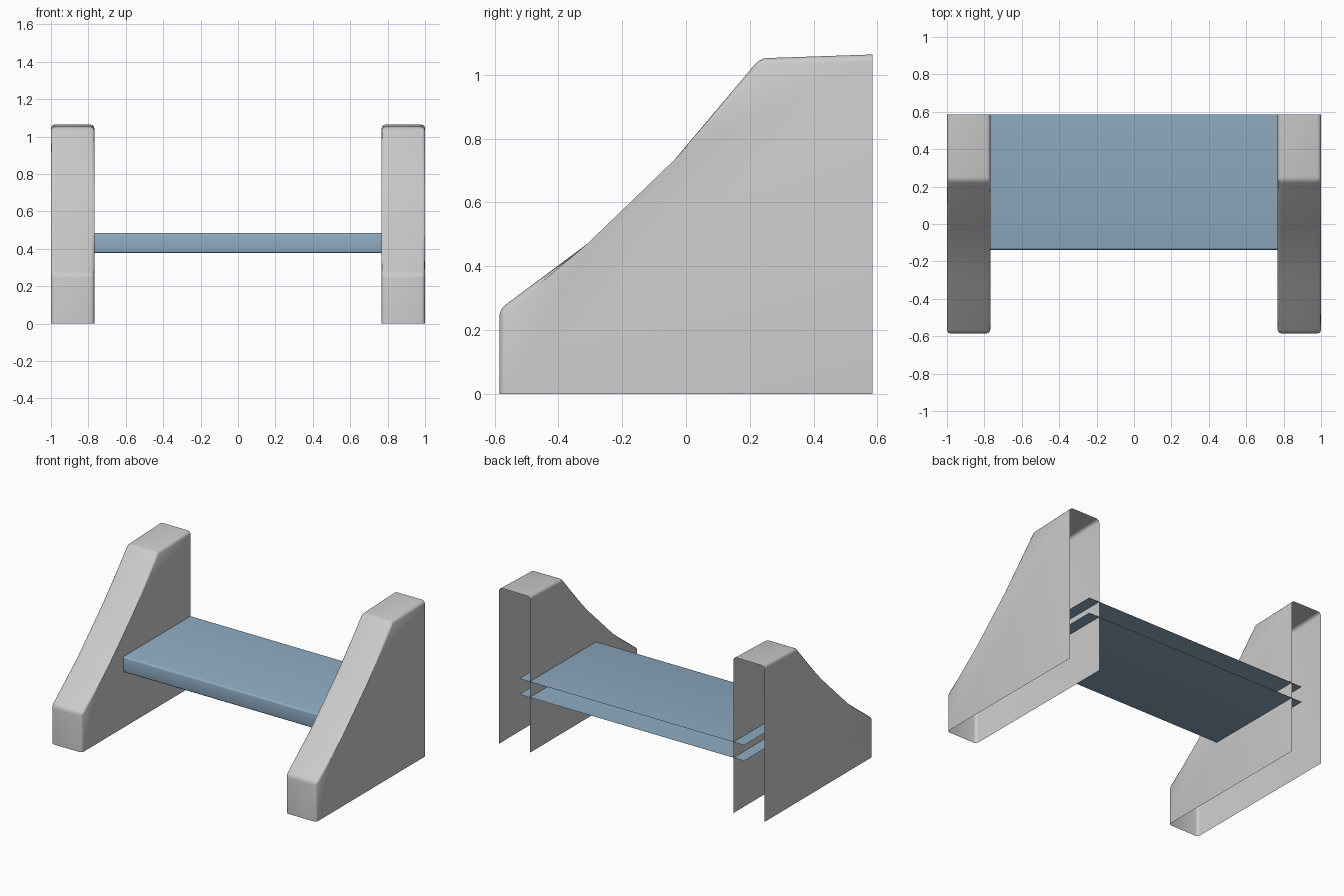
import bpy
import bmesh
import math

if "Cube" in bpy.data.objects:
    bpy.data.objects.remove(bpy.data.objects["Cube"])


def shell(name, profile, x0, x1, capped, creases, radius):
    """Sweep an open (y, z) profile along x; optionally close the two sides."""
    bm = bmesh.new()
    a = [bm.verts.new((x0, y, z)) for y, z in profile]
    b = [bm.verts.new((x1, y, z)) for y, z in profile]
    round_edges = []
    for i in range(len(profile) - 1):
        bm.faces.new((a[i], b[i], b[i + 1], a[i + 1]))
        if capped:
            round_edges += [bm.edges.get((a[i], a[i + 1])),
                            bm.edges.get((b[i], b[i + 1]))]
    if capped:
        # the side faces also run to the open back and bottom
        back_y = profile[-1][0]
        a.append(bm.verts.new((x0, back_y, 0)))
        b.append(bm.verts.new((x1, back_y, 0)))
        bm.faces.new(a)
        bm.faces.new(b[::-1])
    round_edges += [bm.edges.get((a[i], b[i])) for i in creases]
    bmesh.ops.bevel(bm, geom=round_edges, offset=radius, segments=3,
                    profile=0.5, affect='EDGES', clamp_overlap=True)
    mesh = bpy.data.meshes.new(name)
    bm.to_mesh(mesh)
    bm.free()
    obj = bpy.data.objects.new(name, mesh)
    bpy.context.collection.objects.link(obj)
    bpy.ops.object.select_all(action='DESELECT')
    obj.select_set(True)
    bpy.context.view_layer.objects.active = obj
    bpy.ops.object.shade_smooth_by_angle(angle=math.radians(32))
    return obj


# Side panels: sloped hollow shells, open at back and bottom
panel = [(-0.585, 0), (-0.585, 0.265), (-0.31, 0.47), (-0.035, 0.735),
         (0.232, 1.052), (0.585, 1.064)]
for name, x0, x1 in (("left_side_panel", -1.0, -0.768),
                     ("right_side_panel", 0.768, 1.0)):
    shell(name, panel, x0, x1, True, (1, 4), 0.02)

# Step: folded board running into the panels, open at back and ends
step = shell("step_board",
             [(0.585, 0.377), (-0.138, 0.377), (-0.138, 0.484), (0.585, 0.484)],
             -0.848, 0.848, False, (1, 2), 0.012)
blue = bpy.data.materials.new("step_blue")
blue.diffuse_color = (0.27, 0.41, 0.54, 1)
blue.use_nodes = True
blue.node_tree.nodes["Principled BSDF"].inputs["Base Color"].default_value = blue.diffuse_color
step.data.materials.append(blue)
